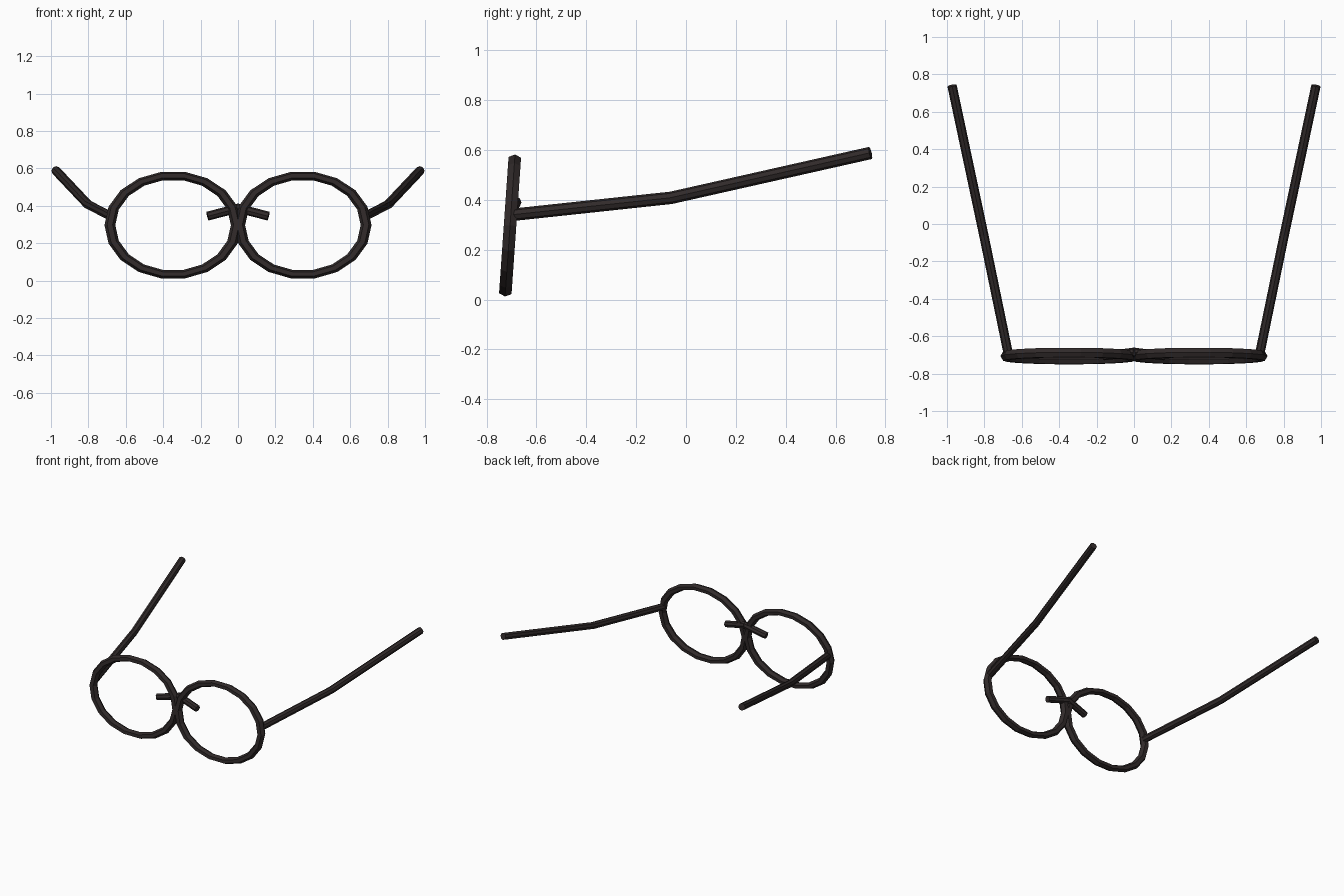
import bpy
import math

if "Cube" in bpy.data.objects:
    bpy.data.objects.remove(bpy.data.objects["Cube"])

frame_mat = bpy.data.materials.new("dark brown frame")
frame_mat.use_nodes = True
COLOUR = (0.030, 0.023, 0.023, 1)
frame_mat.diffuse_color = COLOUR
frame_mat.node_tree.nodes["Principled BSDF"].inputs["Base Color"].default_value = COLOUR


def rim(name, side):
    """Oval faceted ring, leaning slightly back."""
    bpy.ops.mesh.primitive_torus_add(
        major_segments=18, minor_segments=6, major_radius=0.338, minor_radius=0.029,
        location=(side * 0.347, -0.706, 0.297),
        rotation=(math.radians(90 - 4), 0, 0))
    ob = bpy.context.object
    ob.name = name
    ob.scale = (1, 0.79, 1)
    ob.data.materials.append(frame_mat)
    bpy.ops.object.shade_flat()


def rod(name, points, radius):
    """Faceted rod with closed ends along a short path."""
    curve = bpy.data.curves.new(name, "CURVE")
    curve.dimensions = "3D"
    curve.bevel_depth = radius
    curve.bevel_resolution = 2
    curve.use_fill_caps = True
    spline = curve.splines.new("POLY")
    spline.points.add(len(points) - 1)
    for p, co in zip(spline.points, points):
        p.co = (*co, 1)
    spline.use_smooth = False
    curve.materials.append(frame_mat)
    ob = bpy.data.objects.new(name, curve)
    bpy.context.collection.objects.link(ob)
    bpy.ops.object.select_all(action="DESELECT")
    ob.select_set(True)
    bpy.context.view_layer.objects.active = ob
    bpy.ops.object.convert(target="MESH")
    bpy.ops.object.shade_flat()


for label, s in (("left", 1), ("right", -1)):
    rim(label + "_rim", s)
    # Temple arm, bent upward halfway along
    rod(label + "_arm",
        [(s * 0.672, -0.695, 0.34), (s * 0.803, -0.06, 0.408), (s * 0.973, 0.74, 0.588)], 0.025)
    # Nose piece, sloping down and outward from the bridge
    rod(label + "_nose_piece",
        [(s * -0.01, -0.684, 0.39), (s * 0.163, -0.705, 0.345)], 0.024)
